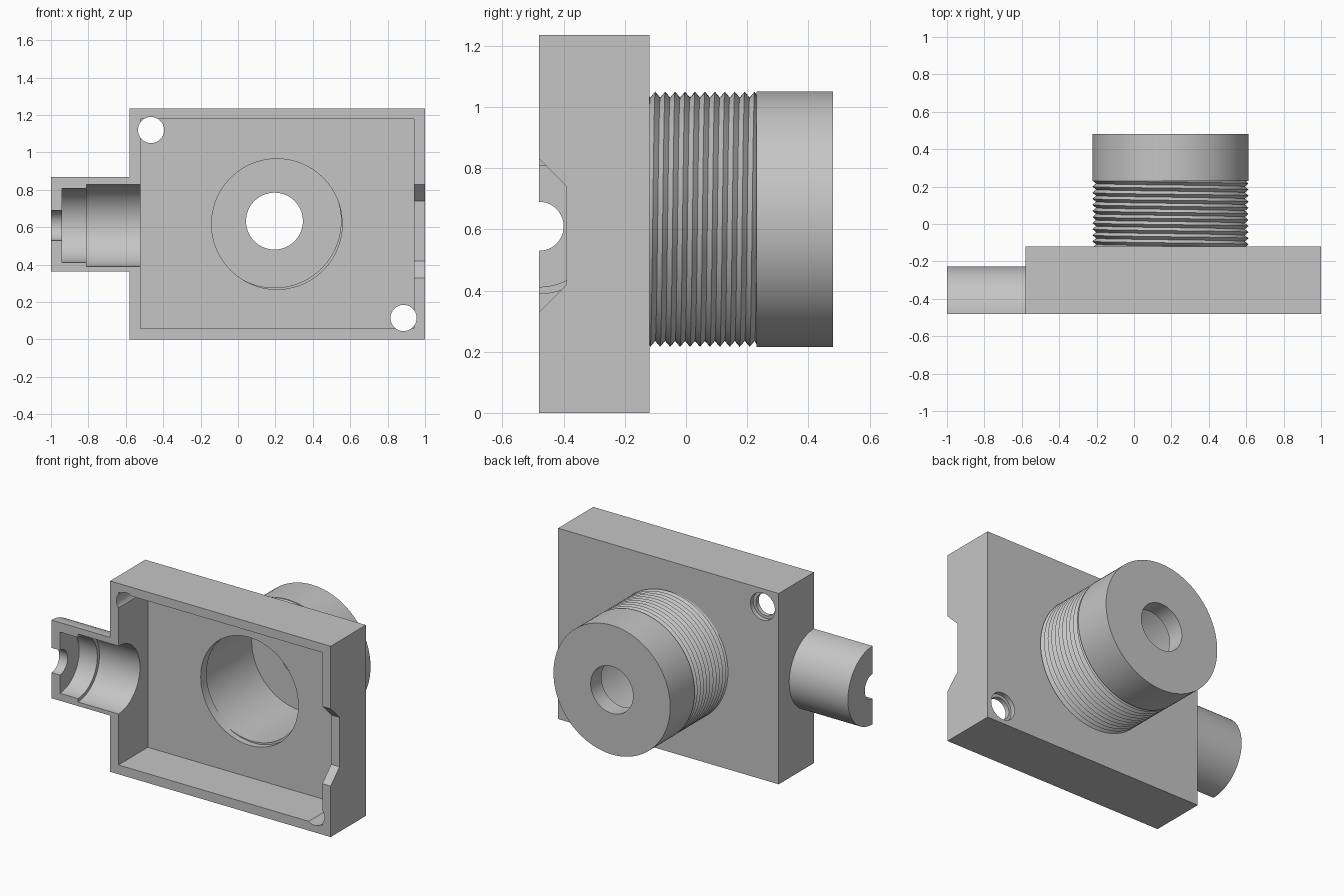
import bpy, bmesh, math
from mathutils import Vector

cube = bpy.data.objects.get("Cube")
if cube:
    bpy.data.objects.remove(cube, do_unlink=True)

grey = bpy.data.materials.new("plain_grey")
grey.use_nodes = True
GREY = (0.56, 0.56, 0.56, 1)
grey.diffuse_color = GREY
grey.node_tree.nodes["Principled BSDF"].inputs["Base Color"].default_value = GREY


def finish(bm, name):
    bmesh.ops.recalc_face_normals(bm, faces=bm.faces)
    mesh = bpy.data.meshes.new(name)
    bm.to_mesh(mesh)
    bm.free()
    mesh.materials.append(grey)
    ob = bpy.data.objects.new(name, mesh)
    bpy.context.collection.objects.link(ob)
    return ob


def box(name, lo, hi):
    bm = bmesh.new()
    bmesh.ops.create_cube(bm, size=1)
    for v in bm.verts:
        v.co = Vector([(a + b) / 2 + c * (b - a) for a, b, c in zip(lo, hi, v.co)])
    return finish(bm, name)


def lathe(name, profile, centre, axis="Y", steps=96):
    """Spin a closed outline of (radius, position) points round an axis."""
    bm = bmesh.new()
    vs = [bm.verts.new((r, t, 0) if axis == "Y" else (t, r, 0)) for r, t in profile]
    edges = [bm.edges.new((a, b)) for a, b in zip(vs, vs[1:] + vs[:1])
             if abs(profile[vs.index(a)][0]) + abs(profile[vs.index(b)][0]) > 0]
    bmesh.ops.spin(bm, geom=vs + edges, cent=(0, 0, 0), steps=steps, angle=math.tau,
                   axis=(0, 1, 0) if axis == "Y" else (1, 0, 0))
    bmesh.ops.remove_doubles(bm, verts=bm.verts, dist=1e-5)
    bmesh.ops.translate(bm, verts=bm.verts, vec=centre)
    return finish(bm, name)


def prism_x(name, outline, x0, x1):
    """Extrude a (y, z) outline along x."""
    bm = bmesh.new()
    face = bm.faces.new([bm.verts.new((x0, y, z)) for y, z in outline])
    out = bmesh.ops.extrude_face_region(bm, geom=[face])["geom"]
    bmesh.ops.translate(bm, vec=(x1 - x0, 0, 0),
                        verts=[g for g in out if isinstance(g, bmesh.types.BMVert)])
    return finish(bm, name)


def combine(target, tool, operation="DIFFERENCE"):
    mod = target.modifiers.new("cut", "BOOLEAN")
    mod.operation, mod.object, mod.solver = operation, tool, "EXACT"
    tool.hide_render = True
    bpy.context.view_layer.objects.active = target
    bpy.ops.object.modifier_apply(modifier=mod.name)
    bpy.data.objects.remove(tool, do_unlink=True)


def smooth(ob):
    bpy.ops.object.select_all(action="DESELECT")
    ob.select_set(True)
    bpy.context.view_layer.objects.active = ob
    bpy.ops.object.shade_smooth_by_angle(angle=math.radians(30))


FRONT, BACK, MID = -0.48, -0.12, 0.617

# Housing with a half-round cable inlet on one side
housing = box("housing", (-0.58, FRONT, 0), (1, BACK, 1.235))
inlet = lathe("inlet", [(0, -1), (0.253, -1), (0.253, -0.55), (0, -0.55)],
              (0, FRONT, MID), "X")
combine(housing, inlet, "UNION")
combine(housing, box("front_trim", (-2, -1, -1), (2, FRONT, 2)))

# Open cavity and stepped inlet bore
combine(housing, box("cavity", (-0.52, -0.6, 0.06), (0.94, -0.18, 1.178)))
bore = [(0, -1.1), (0.08, -1.1), (0.08, -0.94), (0.198, -0.94),
        (0.198, -0.81), (0.22, -0.81), (0.22, -0.5), (0, -0.5)]
combine(housing, lathe("inlet_bore", bore, (0, FRONT, 0.61), "X"))

# Bevelled notch in the opposite wall
notch = [(-0.57, 0.92), (-0.39, 0.74), (-0.39, 0.42), (-0.57, 0.24)]
combine(housing, prism_x("notch", notch, 0.9, 1.1))

# Counterbored screw holes in opposite corners
screw = [(0, -0.6), (0.07, -0.6), (0.07, -0.15), (0.088, -0.15), (0.088, -0.1), (0, -0.1)]
for x, z in ((-0.465, 1.12), (0.885, 0.115)):
    combine(housing, lathe("screw_hole", screw, (x, 0, z), steps=48))

# Opening into the neck
opening = [(0, -0.3), (0.349, -0.3), (0.349, -0.05), (0, -0.05)]
combine(housing, lathe("opening", opening, (0.208, 0, MID)))
smooth(housing)

# Hollow neck with a closed collar and a small central hole
AXIS = (0.195, 0, 0.633)
neck = lathe("neck_and_collar", [
    (0.356, -0.14), (0.392, -0.14), (0.392, 0.23), (0.418, 0.23),
    (0.418, 0.48), (0.152, 0.48), (0.152, 0.37), (0.356, 0.37)], AXIS)
smooth(neck)

# Helical thread round the neck
bm = bmesh.new()
pitch, steps, turns = 0.0325, 96, 12
start, end = BACK - 0.005, 0.235
columns = []
for j in range(steps + 1):
    a = math.tau * j / steps
    col = []
    for k in range(-2, 2 * turns + 1):
        y = min(max(start + pitch * (k / 2 + j / steps), start), end)
        r = 0.417 if k % 2 else 0.398
        col.append(bm.verts.new((AXIS[0] + r * math.cos(a), y, AXIS[2] + r * math.sin(a))))
    columns.append(col)
for c, d in zip(columns, columns[1:]):
    for k in range(len(c) - 1):
        if max(v.co.y for v in (c[k + 1], d[k + 1])) > start and min(c[k].co.y, d[k].co.y) < end:
            bm.faces.new((c[k], c[k + 1], d[k + 1], d[k]))
bmesh.ops.remove_doubles(bm, verts=bm.verts, dist=1e-5)
bmesh.ops.delete(bm, geom=[v for v in bm.verts if not v.link_faces], context="VERTS")
smooth(finish(bm, "thread"))
